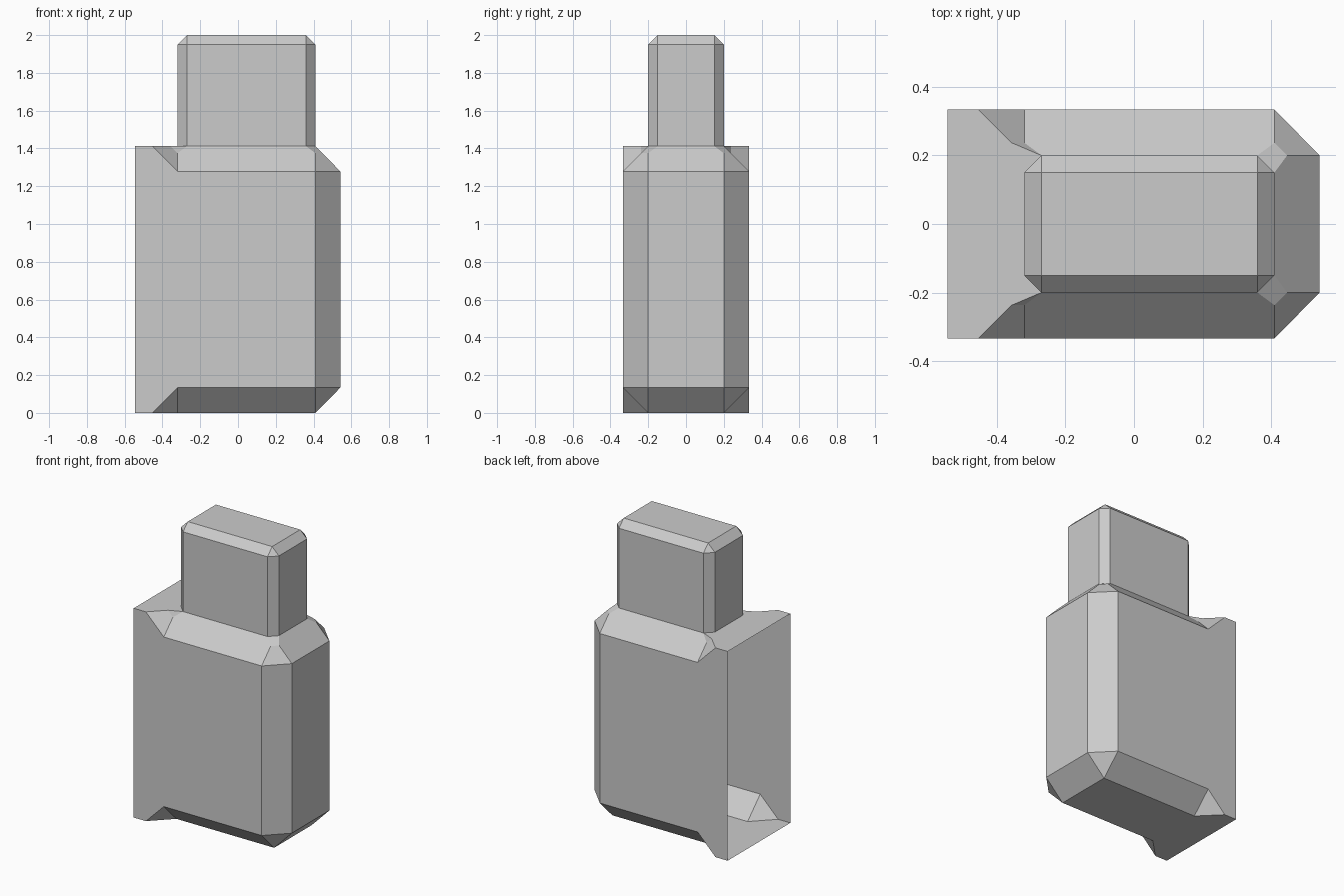
import bpy, bmesh

if "Cube" in bpy.data.objects:
    bpy.data.objects.remove(bpy.data.objects["Cube"])

# Main dimensions: left opening, chamfer start, chamfer end, right wall
L, N, R, E = -0.545, -0.32, 0.41, 0.542
W, C = 0.334, 0.2                 # half depth of the body, half depth of the cap
B = 0.134                         # body chamfer
T, TOP, K = 1.412, 2.0, 0.05      # shoulder height, cap height, cap chamfer

bm = bmesh.new()
cache = {}


def face(points):
    verts = []
    for p in points:
        key = tuple(round(v, 4) for v in p)
        if key not in cache:
            cache[key] = bm.verts.new(key)
        if cache[key] not in verts:
            verts.append(cache[key])
    if len(verts) > 2:
        bm.faces.new(verts)


def flip(points):
    return [(x, -y, z) for x, y, z in reversed(points)]


def sided(*points):
    """A face and its mirror image across y = 0."""
    face(points)
    face(flip(points))


def across(*half):
    """One face spanning y = 0, given its +y half."""
    face(list(half) + flip(half))


def body_end(z, s, k, d):
    """Chamfered end of the body; k and d cut its corners to meet the cap."""
    zi, zd = z + s * B, z + s * d
    start, nl, nr = (N - B, W, z), (N, C + d, zd), (R, C + d, zd)
    cut, cl, cr = (N - d, C + d, z), (N + k, C, z), (R - k, C, z)
    er, side = (R + d, C, zd), (R, C - k, z)
    sided((N, W, zi), (R, W, zi), nr, cr, cl, nl)       # long slope
    sided((R, W, zi), (E, C, zi), er, nr)               # right corner
    sided(start, (N, W, zi), nl, cut)                   # left run-out
    across((E, C, zi), er, side)                        # right slope
    if k:
        sided(cut, nl, cl)                              # cap corner flares
        sided(cr, nr, er, side)
        across((L, W, z), start, cut, cl, (N, C - k, z))    # left shoulder
    else:
        across((L, W, z), start, cut, cr)               # floor


# Body ends and walls, left side open
body_end(0, 1, 0, 0)
body_end(T, -1, K, 0.037)
S = T - B
sided((L, W, 0), (N - B, W, 0), (N, W, B), (R, W, B),
      (R, W, S), (N, W, S), (N - B, W, T), (L, W, T))
sided((R, W, B), (E, C, B), (E, C, S), (R, W, S))
across((E, C, B), (E, C, S))

# Cap walls, chamfers and top
rim = TOP - K
outline = [(N, C - K), (N + K, C), (R - K, C), (R, C - K)]
for a, b in zip(outline, outline[1:]):
    sided((*a, T), (*b, T), (*b, rim), (*a, rim))
left, right = (N + K, C - K, TOP), (R - K, C - K, TOP)
for x, inner in ((N, left), (R, right)):
    across((x, C - K, T), (x, C - K, rim))
    across((x, C - K, rim), inner)
    sided((x, C - K, rim), (inner[0], C, rim), inner)
sided((N + K, C, rim), (R - K, C, rim), right, left)
across(left, right)

bmesh.ops.recalc_face_normals(bm, faces=bm.faces[:])
mesh = bpy.data.meshes.new("bottle_shell")
bm.to_mesh(mesh)
bm.free()
bpy.context.collection.objects.link(bpy.data.objects.new("bottle_shell", mesh))
